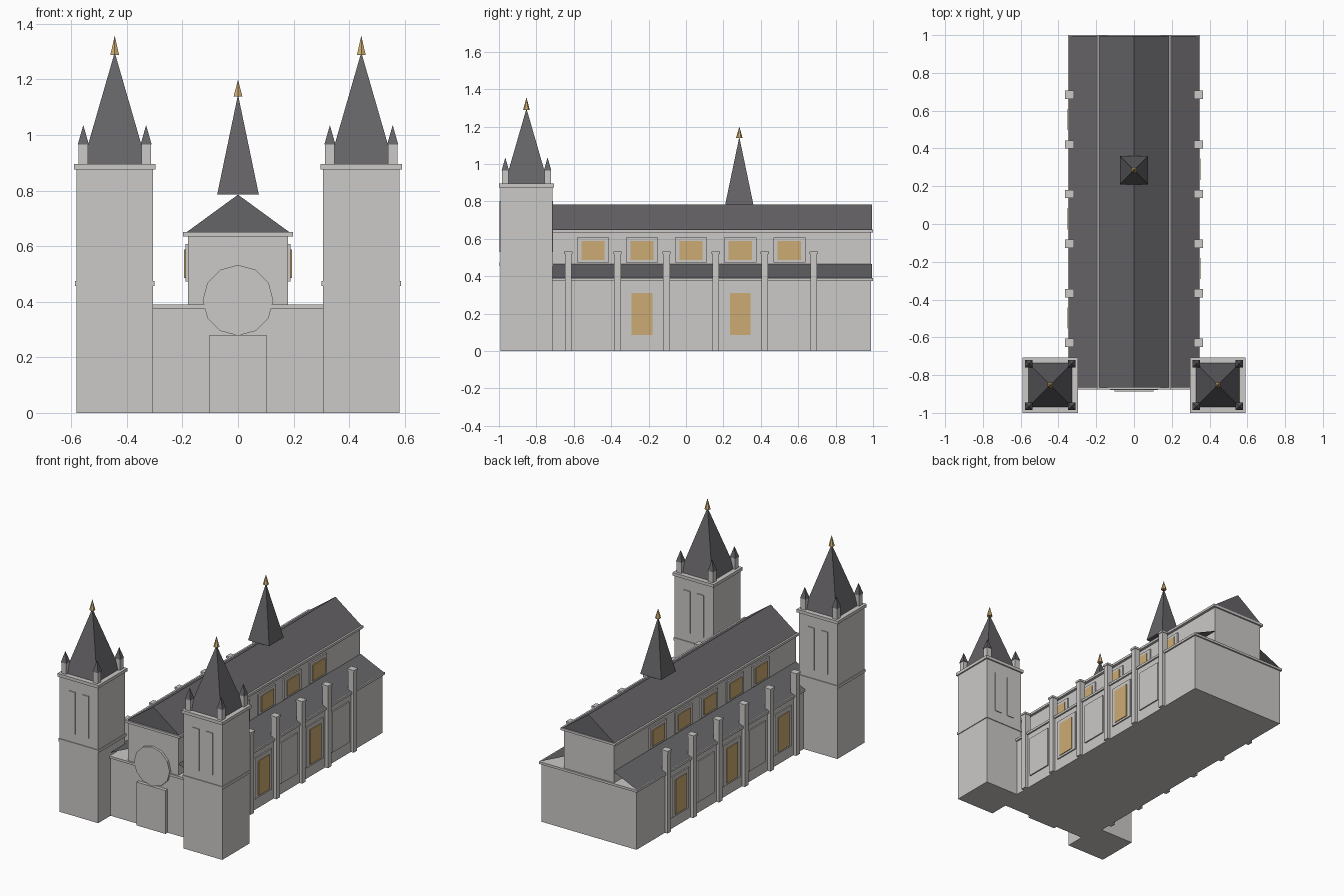
import bpy, bmesh, math
from mathutils import Matrix

if "Cube" in bpy.data.objects:
    bpy.data.objects.remove(bpy.data.objects["Cube"])


def material(name, rgb):
    m = bpy.data.materials.new(name)
    m.diffuse_color = (*rgb, 1)
    m.use_nodes = True
    m.node_tree.nodes["Principled BSDF"].inputs["Base Color"].default_value = m.diffuse_color
    return m


STONE = material("pale_stone", (0.60, 0.585, 0.57))
SLATE = material("dark_slate", (0.13, 0.125, 0.135))
GOLD = material("warm_gold", (0.60, 0.41, 0.17))


def finish(name, bm, mat):
    me = bpy.data.meshes.new(name)
    bm.to_mesh(me)
    bm.free()
    me.materials.append(mat)
    ob = bpy.data.objects.new(name, me)
    bpy.context.collection.objects.link(ob)
    return ob


def box(name, x, y, z, mat=STONE):
    """Box from (min, max) pairs on each axis."""
    bm = bmesh.new()
    bmesh.ops.create_cube(bm, size=1)
    for v in bm.verts:
        for i, (a, b) in enumerate((x, y, z)):
            v.co[i] = (a + b) / 2 + v.co[i] * (b - a)
    return finish(name, bm, mat)


def block(name, cx, cy, half, z0, z1, mat=STONE):
    return box(name, (cx - half, cx + half), (cy - half, cy + half), (z0, z1), mat)


def cone(name, cx, cy, r, z0, z1, sides, mat, turn=0):
    bm = bmesh.new()
    bmesh.ops.create_cone(bm, cap_ends=True, segments=sides, radius1=r, radius2=0,
                          depth=z1 - z0,
                          matrix=Matrix.Translation((cx, cy, (z0 + z1) / 2))
                          @ Matrix.Rotation(turn, 4, 'Z'))
    return finish(name, bm, mat)


def pyramid(name, cx, cy, half, z0, z1):
    return cone(name, cx, cy, half * math.sqrt(2), z0, z1, 4, SLATE, math.pi / 4)


def prism(name, profile, y0, y1, mat, closed=True):
    """Extrude an x-z profile along y; open profiles give a thin sheet."""
    bm = bmesh.new()
    a = [bm.verts.new((x, y0, z)) for x, z in profile]
    b = [bm.verts.new((x, y1, z)) for x, z in profile]
    n = len(profile)
    for i in range(n if closed else n - 1):
        j = (i + 1) % n
        bm.faces.new((a[i], a[j], b[j], b[i]))
    if closed:
        bm.faces.new(a)
        bm.faces.new(b)
    bmesh.ops.recalc_face_normals(bm, faces=bm.faces)
    return finish(name, bm, mat)


def span(c, half):
    return (c - half, c + half)


# Aisles and nave
box("aisle_walls", (-0.34, 0.34), (-0.865, 0.99), (0, 0.375))
box("aisle_cornice", (-0.35, 0.35), (-0.875, 1.0), (0.375, 0.39))
box("nave_walls", (-0.18, 0.18), (-0.865, 0.99), (0.39, 0.635))
box("nave_cornice", (-0.197, 0.197), (-0.875, 1.0), (0.635, 0.65))
prism("nave_roof", [(-0.185, 0.65), (0.185, 0.65), (0, 0.785)], -0.865, 0.995, SLATE)

# Ridge spire
pyramid("ridge_spire", 0, 0.285, 0.075, 0.785, 1.145)
cone("ridge_finial", 0, 0.285, 0.018, 1.138, 1.20, 6, GOLD)

# Front portal and round window
box("portal", (-0.103, 0.103), (-0.887, -0.86), (0, 0.28))
bm = bmesh.new()
bmesh.ops.create_cone(bm, cap_ends=True, segments=12, radius1=0.127, radius2=0.127,
                      depth=0.02, matrix=Matrix.Translation((0, -0.87, 0.405))
                      @ Matrix.Rotation(math.pi / 2, 4, 'X'))
finish("round_window", bm, STONE)

BAY = 0.2625
for s, side in ((1, "right"), (-1, "left")):
    def out(a, b):
        return tuple(sorted((s * a, s * b)))

    # Lean-to aisle roof
    edge = [(s * 0.345, 0.39), (s * 0.18, 0.465)]
    prism(f"aisle_roof_{side}", edge[::s], -0.865, 0.995, SLATE, closed=False)

    # Buttresses with caps
    for i in range(6):
        y = -0.629 + BAY * i
        box(f"buttress_{side}", out(0.32, 0.36), span(y, 0.018), (0, 0.52))
        box(f"buttress_cap_{side}", out(0.317, 0.364), span(y, 0.022), (0.52, 0.533))

    # Upper and lower windows, alternate lower bays glazed
    for i in range(5):
        y = -0.4975 + BAY * i
        box(f"upper_frame_{side}", out(0.17, 0.189), span(y, 0.086), (0.473, 0.608))
        box(f"upper_glass_{side}", out(0.186, 0.194), span(y, 0.062), (0.486, 0.588), GOLD)
        box(f"lower_frame_{side}", out(0.33, 0.348), span(y, 0.086), (0.073, 0.336))
        if i % 2 == (s == 1):
            box(f"lower_glass_{side}", out(0.345, 0.353), span(y, 0.056), (0.086, 0.31), GOLD)

    # Corner tower
    cx, cy = s * 0.4435, -0.853
    block(f"tower_{side}", cx, cy, 0.138, 0, 0.875)
    block(f"tower_band_{side}", cx, cy, 0.143, 0.456, 0.474)
    block(f"tower_cornice_{side}", cx, cy, 0.147, 0.875, 0.895)
    pyramid(f"tower_spire_{side}", cx, cy, 0.116, 0.895, 1.297)
    cone(f"tower_finial_{side}", cx, cy, 0.018, 1.288, 1.357, 6, GOLD)
    for dx in (-1, 1):
        # Belfry openings on front and back
        for dy in (-1, 1):
            box(f"belfry_panel_{side}", span(cx + dx * 0.048, 0.023),
                span(cy + dy * 0.138, 0.005), (0.53, 0.802))
            # Corner pinnacles
            px, py = cx + dx * 0.113, cy + dy * 0.113
            block(f"pinnacle_{side}", px, py, 0.017, 0.895, 0.965)
            pyramid(f"pinnacle_cap_{side}", px, py, 0.02, 0.965, 1.035)
